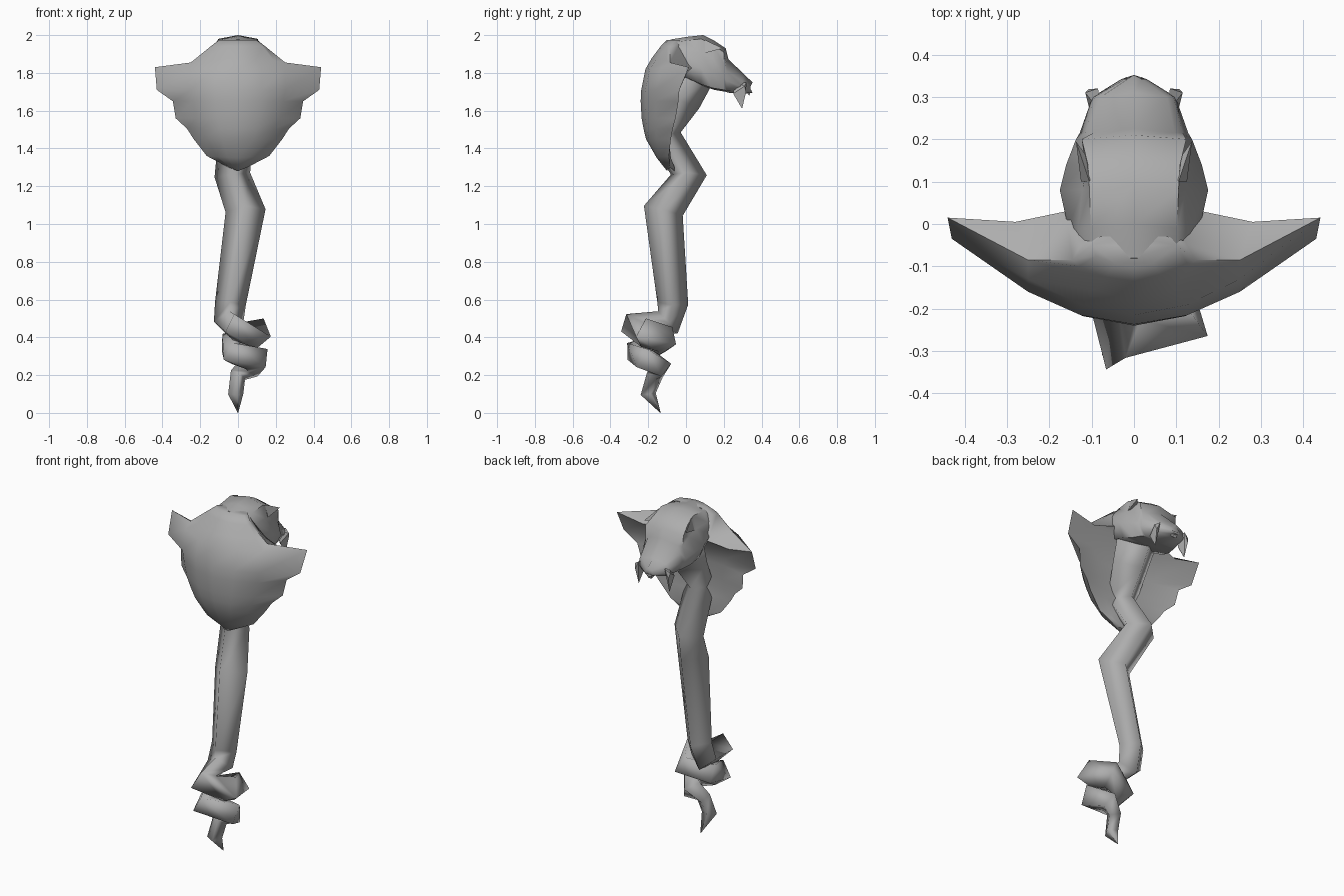
import bpy, bmesh, math
from mathutils import Vector

old = bpy.data.objects.get("Cube")
if old:
    bpy.data.objects.remove(old, do_unlink=True)

grey = bpy.data.materials.new("stone_grey")
grey.use_nodes = True
colour = (0.42, 0.42, 0.42, 1)
grey.diffuse_color = colour
grey.node_tree.nodes["Principled BSDF"].inputs["Base Color"].default_value = colour


def finish(name, bm, angle):
    bmesh.ops.recalc_face_normals(bm, faces=bm.faces)
    mesh = bpy.data.meshes.new(name)
    bm.to_mesh(mesh)
    bm.free()
    ob = bpy.data.objects.new(name, mesh)
    bpy.context.collection.objects.link(ob)
    mesh.materials.append(grey)
    bpy.ops.object.select_all(action="DESELECT")
    bpy.context.view_layer.objects.active = ob
    ob.select_set(True)
    bpy.ops.object.shade_smooth_by_angle(angle=math.radians(angle))


def loft(name, rings, angle):
    """Skin a list of equal-length closed rings and cap both ends."""
    bm = bmesh.new()
    rows = [[bm.verts.new(p) for p in ring] for ring in rings]
    n = len(rows[0])
    for a, b in zip(rows, rows[1:]):
        for i in range(n):
            j = (i + 1) % n
            bm.faces.new((a[i], a[j], b[j], b[i]))
    bm.faces.new(rows[0])
    bm.faces.new(rows[-1])
    finish(name, bm, angle)


def hull(name, points, angle):
    bm = bmesh.new()
    for p in points:
        bm.verts.new(p)
    bmesh.ops.convex_hull(bm, input=bm.verts)
    finish(name, bm, angle)


def tube(name, path, sides=4):
    """Sweep a diamond section along (x, y, z, radius) points."""
    pts = [Vector(p[:3]) for p in path]
    rings, side = [], Vector((1, 0, 0))
    for i, p in enumerate(pts):
        before = (p - pts[i - 1]).normalized() if i else Vector()
        after = (pts[i + 1] - p).normalized() if i < len(pts) - 1 else Vector()
        t = (before + after).normalized()
        side = (side - t * side.dot(t)).normalized()
        up = t.cross(side)
        turn = [2 * math.pi * k / sides for k in range(sides)]
        rings.append([p + path[i][3] * (side * math.cos(a) + up * math.sin(a)) for a in turn])
    loft(name, rings, 120)


# Neck, body, two coils and tail tip
tube("serpent_body", [
    (0, 0.04, 1.84, 0.135), (0, -0.035, 1.66, 0.115), (-0.01, -0.12, 1.48, 0.092),
    (-0.03, 0.015, 1.26, 0.095), (0.04, -0.12, 1.07, 0.106),
    (-0.04, -0.07, 0.58, 0.082), (-0.05, -0.095, 0.48, 0.078),
    (-0.025, -0.285, 0.455, 0.075), (0.105, -0.225, 0.425, 0.082),
    (0.07, -0.11, 0.39, 0.075), (-0.04, -0.15, 0.36, 0.072),
    (-0.03, -0.265, 0.315, 0.072), (0.10, -0.215, 0.285, 0.078),
    (0.06, -0.14, 0.24, 0.065), (0.0, -0.165, 0.2, 0.045),
    (-0.012, -0.2, 0.1, 0.042), (0, -0.135, 0.0, 0.001)])


# Flared hood: each level holds back centre, mid back, rim and inner fold
def hood_ring(z, back, mid, rim, fold, dz=0, dz_fold=0):
    half = [(mid[0] * 0.5, back + (mid[1] - back) * 0.28, z + dz * 0.3),
            (mid[0], mid[1], z + dz * 0.6), (rim[0], rim[1], z + dz),
            (fold[0], fold[1], z + dz_fold)]
    right = [(-x, y, h) for x, y, h in half]
    return [(0, back, z)] + half + [(0, fold[1], z)] + right[::-1]


loft("hood", [
    hood_ring(1.28, -0.10, (0.03, -0.095), (0.05, -0.085), (0.03, -0.06), 0.02, 0.02),
    hood_ring(1.35, -0.155, (0.11, -0.13), (0.165, -0.09), (0.09, -0.08), 0.01),
    hood_ring(1.45, -0.212, (0.17, -0.155), (0.235, -0.08), (0.13, -0.09)),
    hood_ring(1.505, -0.225, (0.195, -0.16), (0.27, -0.07), (0.15, -0.09)),
    hood_ring(1.56, -0.235, (0.22, -0.16), (0.33, -0.055), (0.17, -0.085)),
    hood_ring(1.65, -0.24, (0.24, -0.16), (0.345, -0.04), (0.19, -0.075)),
    hood_ring(1.71, -0.237, (0.25, -0.16), (0.43, -0.035), (0.23, -0.06)),
    hood_ring(1.82, -0.215, (0.25, -0.13), (0.44, 0.015), (0.28, 0.005), 0.01, -0.02),
    hood_ring(1.88, -0.18, (0.19, -0.10), (0.25, -0.085), (0.16, 0.03), -0.025, -0.055),
    hood_ring(1.94, -0.135, (0.13, -0.10), (0.145, -0.085), (0.12, -0.04)),
    hood_ring(1.975, -0.10, (0.09, -0.075), (0.10, -0.05), (0.08, -0.03)),
], 65)


# Head, lofted from the back of the skull to the snout
def head_ring(y, top, low, wide, brow=0.62, temple=0.72):
    tall = top - low
    half = [(wide * brow, y - 0.01, top - 0.02), (wide * temple, y - 0.01, top - tall * 0.35),
            (wide, y - 0.01, low + tall * 0.35), (wide * 0.8, y - 0.01, low + 0.01)]
    return [(0, y, top)] + half + [(0, y, low)] + [(-a, b, c) for a, b, c in half[::-1]]


loft("head", [
    head_ring(-0.08, 1.977, 1.80, 0.14, 0.7, 0.9), head_ring(0.0, 1.99, 1.77, 0.155, 0.66, 0.85),
    head_ring(0.09, 2.0, 1.73, 0.175, 0.6, 0.7), head_ring(0.15, 1.97, 1.71, 0.16, 0.68, 0.72),
    head_ring(0.21, 1.93, 1.70, 0.137, 0.9, 0.86), head_ring(0.225, 1.872, 1.695, 0.128, 0.75, 0.9),
    head_ring(0.31, 1.79, 1.69, 0.098, 0.8, 0.95), head_ring(0.352, 1.75, 1.695, 0.03)], 60)

# Hooked lip under the snout
hull("snout_lip", [(s * x, y, z) for s in (1, -1) for x, y, z in (
    (0.03, 0.31, 1.71), (0.02, 0.347, 1.71), (0.01, 0.335, 1.68))], 30)

# Paired fangs and narrow slit brows over the eyes
for s, label in ((1, "left"), (-1, "right")):
    hull(label + "_fang", [(s * x, y, z) for x, y, z in (
        (0.075, 0.26, 1.75), (0.10, 0.25, 1.69), (0.115, 0.31, 1.73), (0.085, 0.32, 1.75),
        (0.085, 0.265, 1.685), (0.108, 0.318, 1.70), (0.10, 0.297, 1.61))], 30)
    hull(label + "_eye_slit", [(s * x, y, z) for x, y, z in (
        (0.105, 0.10, 1.975), (0.137, 0.195, 1.93), (0.125, 0.10, 1.905), (0.09, 0.13, 1.92))], 20)
